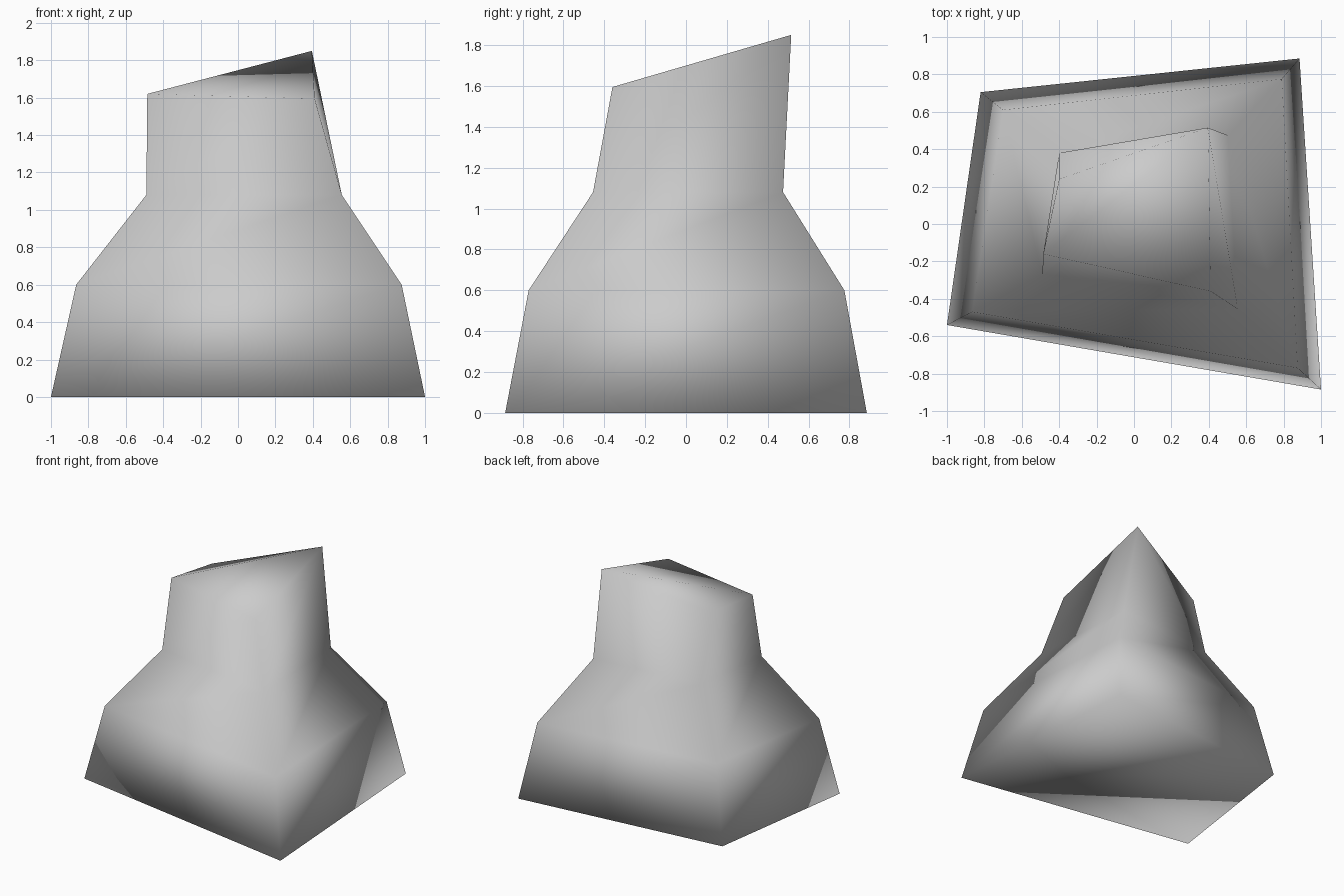
import bpy
import bmesh

cube = bpy.data.objects.get("Cube")
if cube:
    bpy.data.objects.remove(cube, do_unlink=True)

# Plain stone colour
stone = bpy.data.materials.new("stone_grey")
stone.use_nodes = True
grey = (0.6, 0.6, 0.6, 1)
stone.diffuse_color = grey
stone.node_tree.nodes["Principled BSDF"].inputs["Base Color"].default_value = grey

# Four-cornered cross-sections: front left of picture plane, then counter-clockwise
sections = [
    [(-1, -.54, 0), (1, -.885, 0), (.885, .885, 0), (-.82, .705, 0)],
    [(-.865, -.47, .6), (.875, -.77, .6), (.79, .775, .6), (-.7, .61, .6)],
    [(-.49, -.27, 1.08), (.555, -.455, 1.08), (.5, .475, 1.08), (-.4, .38, 1.08)],
    [(-.485, -.16, 1.62), (.41, -.36, 1.595), (.395, .515, 1.85), (-.4, .24, 1.605)],
]

bm = bmesh.new()
rings = [[bm.verts.new(p) for p in ring] for ring in sections]

# Underside
bm.faces.new(reversed(rings[0]))

# Sloping sides; the two twisted panels beside the peak are split towards it
peak = rings[3][2]
for low, high in zip(rings, rings[1:]):
    for i in range(4):
        j = (i + 1) % 4
        a, b, c, d = low[i], low[j], high[j], high[i]
        if c is peak:
            bm.faces.new((a, b, c))
            bm.faces.new((a, c, d))
        elif d is peak:
            bm.faces.new((a, b, d))
            bm.faces.new((b, c, d))
        else:
            bm.faces.new((a, b, c, d))

# Slanted cap, folded along the ridge that climbs to the peak
a, b, c, d = rings[3]
bm.faces.new((a, b, c))
bm.faces.new((a, c, d))

for face in bm.faces:
    face.smooth = True

mesh = bpy.data.meshes.new("rock")
bm.to_mesh(mesh)
bm.free()
mesh.materials.append(stone)
rock = bpy.data.objects.new("rock", mesh)
bpy.context.collection.objects.link(rock)
